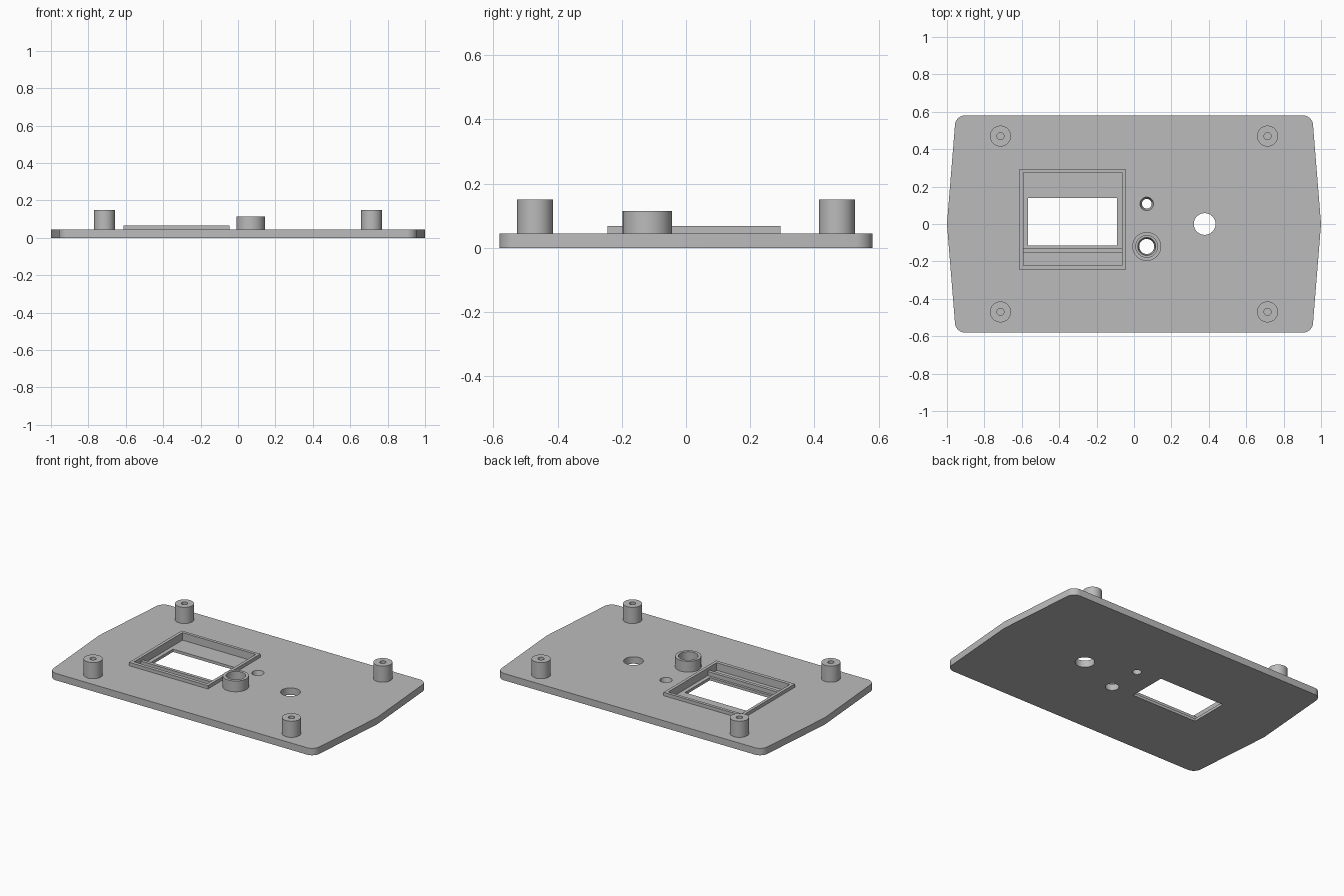
import bpy
import bmesh
import math
from mathutils import Vector

old = bpy.data.objects.get("Cube")
if old:
    bpy.data.objects.remove(old, do_unlink=True)

GREY = (0.5, 0.5, 0.5, 1.0)
mat = bpy.data.materials.new("plain grey")
mat.use_nodes = True
mat.diffuse_color = GREY
mat.node_tree.nodes["Principled BSDF"].inputs["Base Color"].default_value = GREY

TOP = 0.045      # upper face of the plate
FLOOR = 0.018    # floor of the display pocket
SEG = 48


def finish(bm, name):
    bmesh.ops.recalc_face_normals(bm, faces=bm.faces)
    mesh = bpy.data.meshes.new(name)
    bm.to_mesh(mesh)
    bm.free()
    mesh.materials.append(mat)
    obj = bpy.data.objects.new(name, mesh)
    bpy.context.collection.objects.link(obj)
    return obj


def prism(name, outline, z0, z1):
    bm = bmesh.new()
    face = bm.faces.new([bm.verts.new((x, y, z0)) for x, y in outline])
    new = bmesh.ops.extrude_face_region(bm, geom=[face])["geom"]
    verts = [v for v in new if isinstance(v, bmesh.types.BMVert)]
    bmesh.ops.translate(bm, verts=verts, vec=(0, 0, z1 - z0))
    return finish(bm, name)


def box(name, x0, x1, y0, y1, z0, z1):
    return prism(name, [(x0, y0), (x1, y0), (x1, y1), (x0, y1)], z0, z1)


def lathe(name, x, y, profile):
    """Turn a closed (radius, height) profile about the vertical at x, y."""
    bm = bmesh.new()
    rings = []
    for i in range(SEG):
        a = 2 * math.pi * i / SEG
        rings.append([bm.verts.new((x + r * math.cos(a), y + r * math.sin(a), z))
                      for r, z in profile])
    n = len(profile)
    for i in range(SEG):
        p, q = rings[i], rings[(i + 1) % SEG]
        for j in range(n):
            k = (j + 1) % n
            bm.faces.new((p[j], q[j], q[k], p[k]))
    bmesh.ops.remove_doubles(bm, verts=bm.verts, dist=1e-5)
    return finish(bm, name)


def drill(x, y, r_low, r_high):
    """Cutter through the plate, r_low at the bottom and r_high at the top."""
    slope = (r_high - r_low) / TOP
    e = 0.01
    return lathe("drill_cutter", x, y, [(0, -e), (r_low - slope * e, -e),
                                        (r_high + slope * e, TOP + e), (0, TOP + e)])


def cut(target, cutters):
    bpy.context.view_layer.objects.active = target
    for c in cutters:
        c.hide_render = True
        mod = target.modifiers.new("cut", 'BOOLEAN')
        mod.operation = 'DIFFERENCE'
        mod.solver = 'EXACT'
        mod.object = c
        bpy.ops.object.modifier_apply(modifier=mod.name)
        bpy.data.objects.remove(c, do_unlink=True)


def rounded(points, radii, steps=8):
    """Replace each corner with a radius by an arc tangent to both sides."""
    out = []
    for i, (p, r) in enumerate(zip(points, radii)):
        p = Vector(p)
        if r == 0:
            out.append(tuple(p))
            continue
        a = (Vector(points[i - 1]) - p).normalized()
        b = (Vector(points[(i + 1) % len(points)]) - p).normalized()
        half = a.angle(b) / 2
        centre = p + (a + b).normalized() * (r / math.sin(half))
        start = p + a * (r / math.tan(half)) - centre
        end = p + b * (r / math.tan(half)) - centre
        for s in range(steps + 1):
            t = s / steps
            out.append(tuple(centre + (start * (1 - t) + end * t).normalized() * r))
    return out


# Base plate with pointed ends and rounded corners
corners = [(-0.953, -0.581), (0.953, -0.581), (1, 0),
           (0.953, 0.581), (-0.953, 0.581), (-1, 0)]
R = 0.055
plate = prism("base_plate", rounded(corners, [R, R, 0, R, R, 0]), 0, TOP)

# Display pocket, window and round openings
SX, SY = 0.068, -0.12
pocket = (-0.592, -0.065, -0.222, 0.275)
cut(plate, [
    box("pocket_cutter", *pocket, FLOOR, 0.2),
    box("window_cutter", -0.566, -0.09, -0.115, 0.14, -0.1, 0.1),
    drill(0.378, 0, 0.058, 0.058),
    drill(SX, 0.108, 0.026, 0.036),
    drill(SX, SY, 0.04, 0.048),
])

# Raised frame around the pocket and the rib across it
frame = box("display_frame", -0.612, -0.045, -0.245, 0.295, TOP, 0.067)
cut(frame, [box("frame_cutter", *pocket, 0, 0.2)])
rib = box("pocket_rib", pocket[0], pocket[1], -0.153, -0.131, FLOOR, TOP)

# Collar around the lower opening
collar = lathe("switch_collar", SX, SY, [(0.077, TOP), (0.077, 0.115),
                                         (0.058, 0.115), (0.058, TOP)])

# Four screw posts with blind holes
posts = []
for sx, side in ((-1, "right"), (1, "left")):
    for sy, end in ((-1, "front"), (1, "back")):
        posts.append(lathe(f"screw_post_{end}_{side}", sx * 0.714, sy * 0.47,
                           [(0, TOP), (0.056, TOP), (0.056, 0.15),
                            (0.019, 0.15), (0.019, 0.06), (0, 0.06)]))

# Smooth the round walls, keep the edges sharp
bpy.ops.object.select_all(action='DESELECT')
for obj in [plate, frame, rib, collar] + posts:
    obj.select_set(True)
bpy.context.view_layer.objects.active = plate
bpy.ops.object.shade_smooth_by_angle(angle=math.radians(30))
